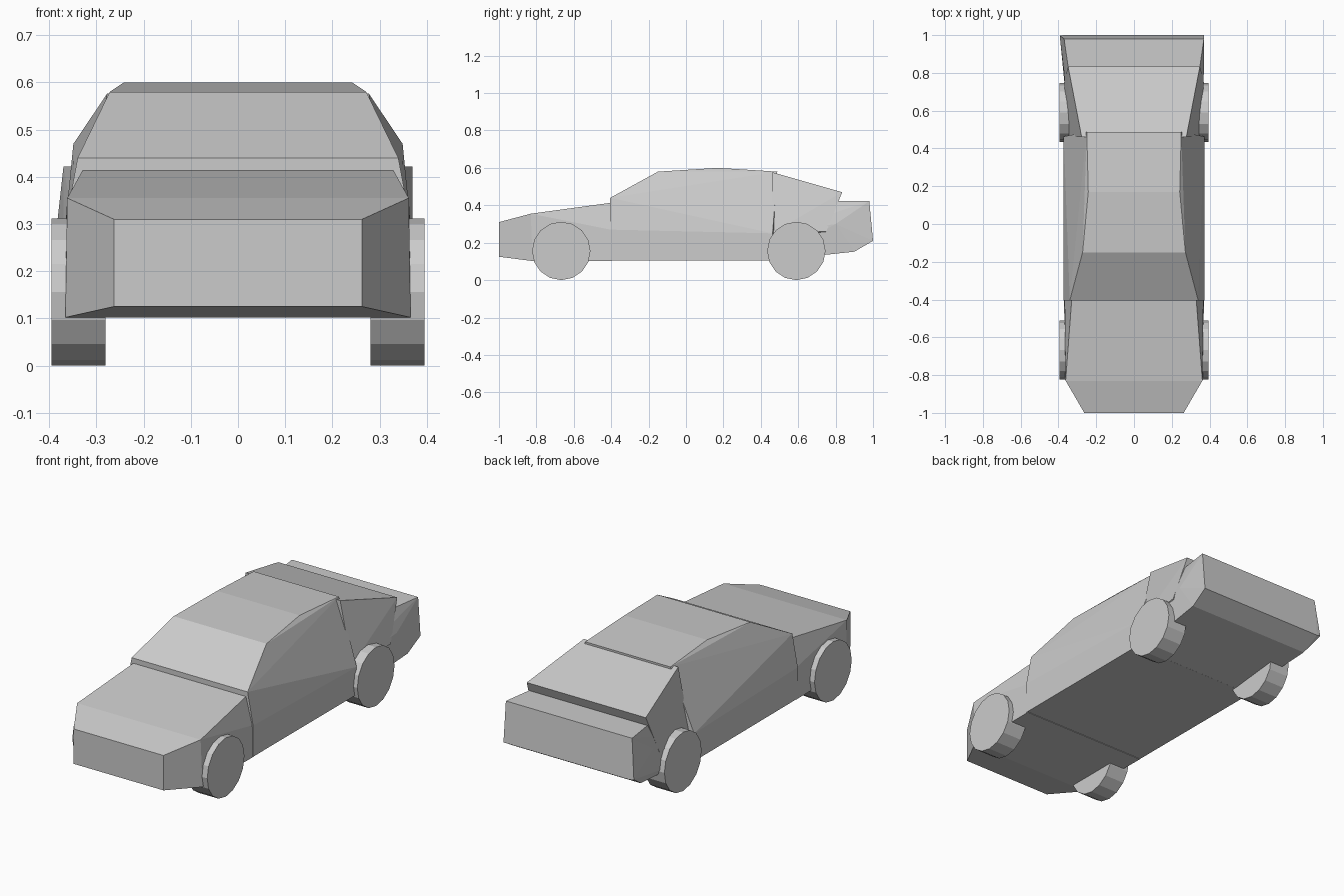
import bpy, bmesh, math

if "Cube" in bpy.data.objects:
    bpy.data.objects.remove(bpy.data.objects["Cube"])

def hull(name, half, extra=()):
    """Faceted convex panel from half-profile points mirrored across x."""
    bm = bmesh.new()
    for x, y, z in half:
        bm.verts.new((x, y, z))
        bm.verts.new((-x, y, z))
    for p in extra:
        bm.verts.new(p)
    r = bmesh.ops.convex_hull(bm, input=bm.verts[:])
    loose = [v for v in bm.verts if not v.link_faces]
    bmesh.ops.delete(bm, geom=loose, context='VERTS')
    bmesh.ops.recalc_face_normals(bm, faces=bm.faces[:])
    bmesh.ops.dissolve_limit(bm, angle_limit=math.radians(1),
                             verts=bm.verts[:], edges=bm.edges[:])
    me = bpy.data.meshes.new(name)
    bm.to_mesh(me)
    bm.free()
    ob = bpy.data.objects.new(name, me)
    bpy.context.collection.objects.link(ob)
    return ob

# Bonnet and nose
hull("front_body", [
    (0.263, -1.0, 0.125), (0.263, -1.0, 0.31),
    (0.362, -0.83, 0.355), (0.366, -0.82, 0.102),
    (0.33, -0.405, 0.413), (0.367, -0.405, 0.27), (0.37, -0.395, 0.102)])

# Passenger cabin with roof and windscreen
hull("cabin", [
    (0.372, -0.405, 0.105), (0.372, -0.405, 0.27), (0.34, -0.405, 0.44),
    (0.272, -0.15, 0.58), (0.242, 0.17, 0.60), (0.25, 0.488, 0.58),
    (0.374, 0.463, 0.105), (0.372, 0.463, 0.25)])

# Sloping rear window section
hull("rear_deck", [
    (0.277, 0.46, 0.577), (0.349, 0.835, 0.47),
    (0.345, 0.46, 0.25), (0.37, 0.75, 0.26), (0.34, 0.72, 0.24)])

# Tail, bumper and rear floor (left corner flares slightly)
hull("tail", [
    (0.34, 0.46, 0.105), (0.34, 0.46, 0.25), (0.365, 0.9, 0.152),
    (0.37, 1.0, 0.21), (0.37, 0.98, 0.422), (0.347, 0.82, 0.422),
    (0.37, 0.80, 0.30)],
    extra=[(-0.393, 0.998, 0.215)])

# Wheels
for end, y in (("front", -0.667), ("rear", 0.59)):
    for side, s in (("left", -1), ("right", 1)):
        bpy.ops.mesh.primitive_cylinder_add(
            vertices=16, radius=0.156, depth=0.115,
            location=(s * 0.338, y, 0.156), rotation=(0, math.pi / 2, 0))
        bpy.context.object.name = f"{end}_{side}_wheel"
